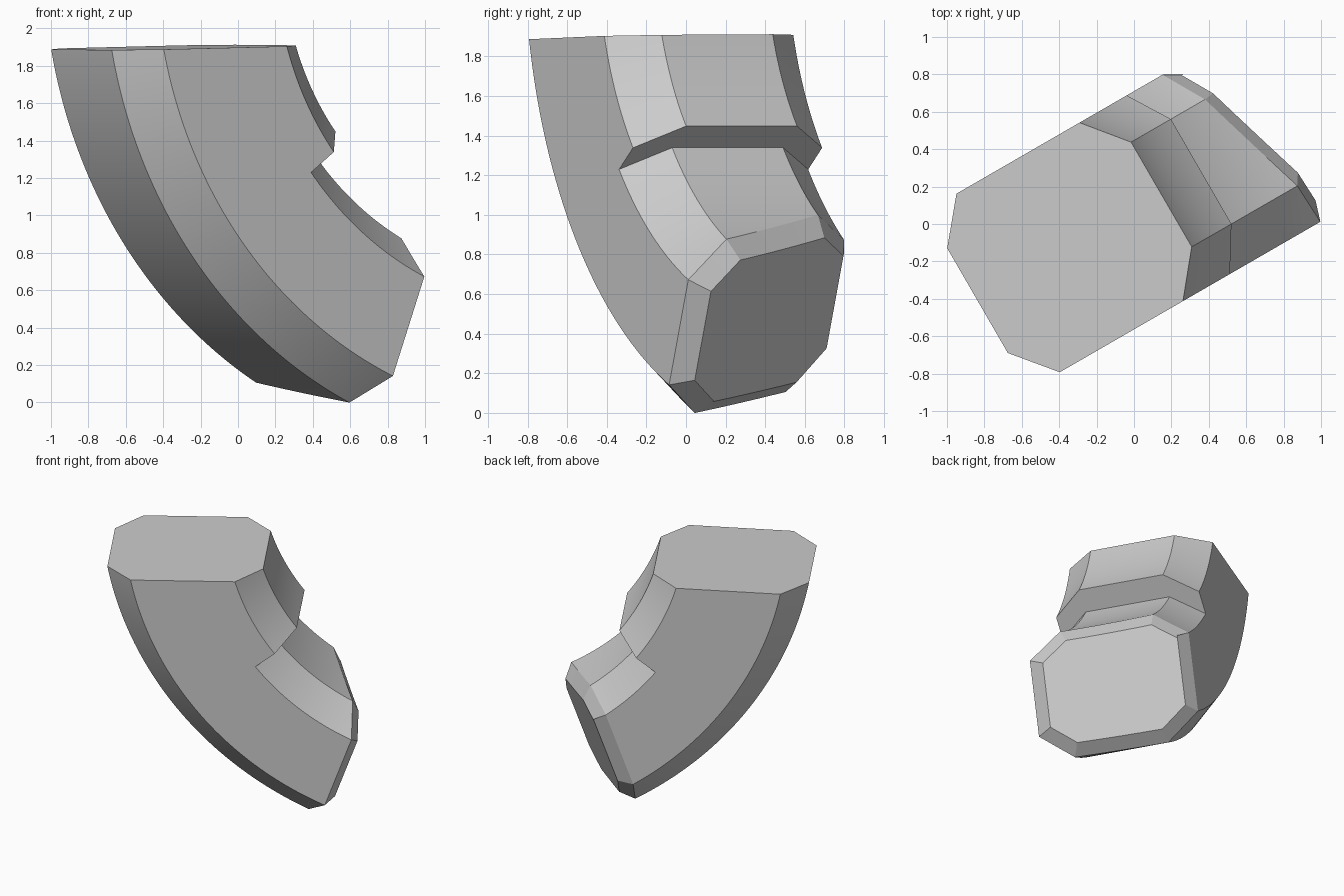
import bpy, bmesh
from math import sin, cos, radians
from mathutils import Matrix, Vector

cube = bpy.data.objects.get("Cube")
if cube:
    bpy.data.objects.remove(cube, do_unlink=True)

grey = bpy.data.materials.new("plain_grey")
grey.use_nodes = True
colour = (0.6, 0.6, 0.6, 1)
grey.diffuse_color = colour
grey.node_tree.nodes["Principled BSDF"].inputs["Base Color"].default_value = colour

CENTRE_X, CENTRE_Z = 1.665, 2.39      # axis of the bend
OUTER, SHOULDER, NOTCH = 2.643, 2.457, 1.893
BEVEL = 0.179
FRONT, BACK = -0.488, 0.615           # side faces
FLAT_FRONT, FLAT_BACK = -0.26, 0.387  # edges of the inner and outer flats


def ring(bm, angle, inner):
    """Chamfered section of the bend at one angle."""
    half = [(OUTER, FLAT_FRONT, FLAT_BACK), (SHOULDER, FRONT, BACK),
            (NOTCH, FRONT, BACK), (inner + BEVEL, FRONT, BACK),
            (inner, FLAT_FRONT, FLAT_BACK)]
    outline = [(r, f) for r, f, b in half] + [(r, b) for r, f, b in reversed(half)]
    return [bm.verts.new((CENTRE_X - r * cos(angle), y, CENTRE_Z - r * sin(angle)))
            for r, y in outline]


def cut(bm, point, normal):
    """Trim the open bend with a plane and close it with one face."""
    geom = bm.verts[:] + bm.edges[:] + bm.faces[:]
    result = bmesh.ops.bisect_plane(bm, geom=geom, plane_co=point, plane_no=normal,
                                    clear_outer=True)
    edges = [e for e in result["geom_cut"] if isinstance(e, bmesh.types.BMEdge)]
    return bmesh.ops.contextual_create(bm, geom=edges)["faces"]


bm = bmesh.new()

# Swept bend: thicker above the step, thinner below it
rings = []
for start, end, inner in ((5, 37.8, 1.536), (37.8, 78, 1.714)):
    steps = 36
    for i in range(steps + 1):
        angle = radians(start + (end - start) * i / steps)
        rings.append(ring(bm, angle, inner))
for a, b in zip(rings, rings[1:]):
    for i in range(len(a)):
        j = (i + 1) % len(a)
        bm.faces.new((a[i], a[j], b[j], b[i]))
bmesh.ops.remove_doubles(bm, verts=bm.verts[:], dist=0.0005)

# Nearly level top and slanted lower end
cut(bm, Vector((0, 0, 1.906)), Vector((-0.022, -0.005, 1)))
end_face = cut(bm, Vector((0.54, -0.265, 0)), Vector((0.57, 0.2125, -0.208)))
bmesh.ops.recalc_face_normals(bm, faces=bm.faces[:])

# Bevelled plug on the lower end
bmesh.ops.inset_individual(bm, faces=end_face, thickness=0.088, depth=0.087,
                           use_even_offset=True)

bmesh.ops.rotate(bm, verts=bm.verts[:], cent=(0, 0, 0),
                 matrix=Matrix.Rotation(radians(30), 3, "Z"))
mesh = bpy.data.meshes.new("curved_block")
bm.to_mesh(mesh)
bm.free()
mesh.materials.append(grey)
block = bpy.data.objects.new("curved_block", mesh)
bpy.context.collection.objects.link(block)
bpy.context.view_layer.objects.active = block
block.select_set(True)
bpy.ops.object.shade_smooth_by_angle(angle=radians(20))
